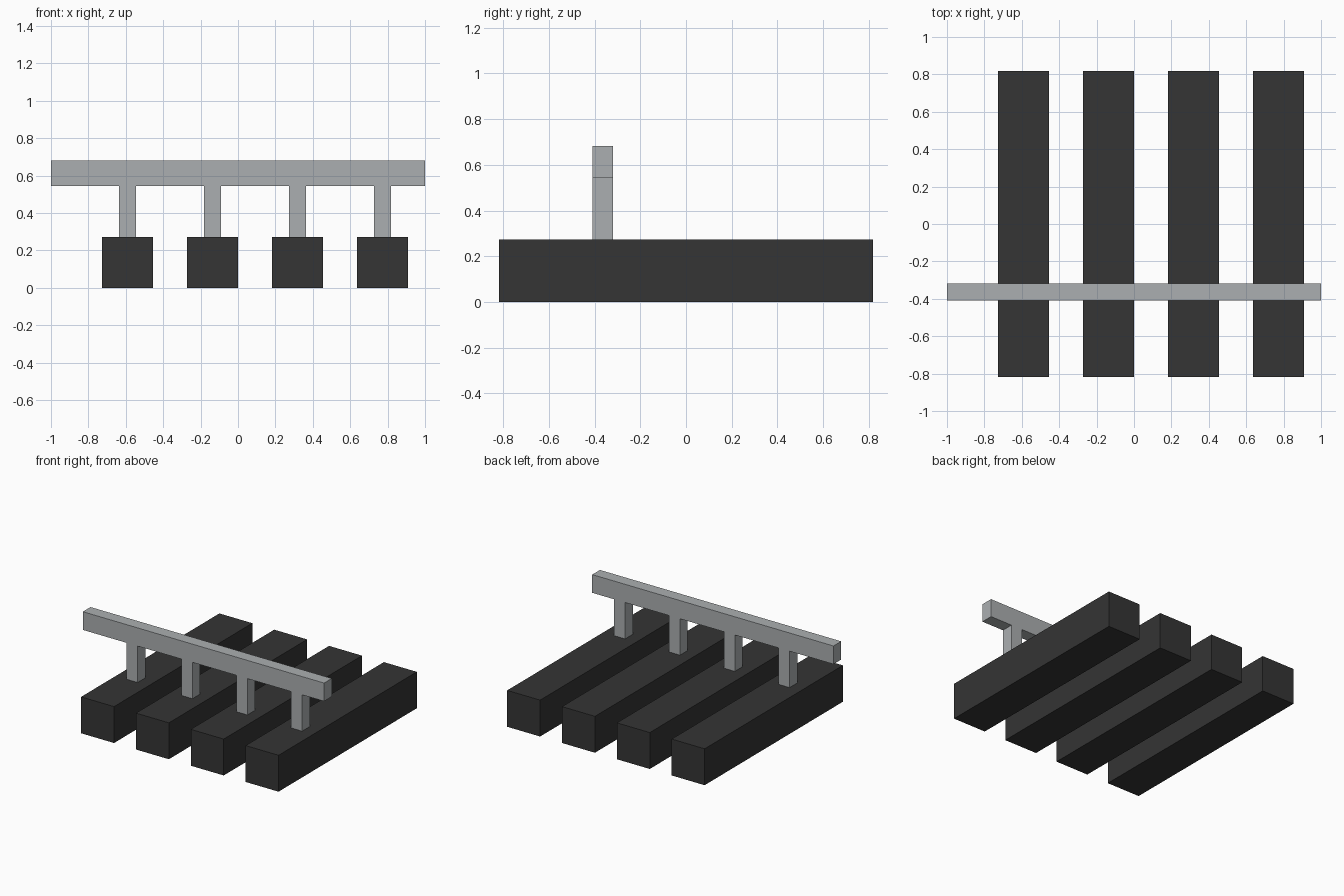
import bpy

if "Cube" in bpy.data.objects:
    bpy.data.objects.remove(bpy.data.objects["Cube"])

U = 1 / 11  # base module: the rail is 22 modules long


def material(name, rgb):
    m = bpy.data.materials.new(name)
    m.diffuse_color = (*rgb, 1)
    m.use_nodes = True
    m.node_tree.nodes["Principled BSDF"].inputs["Base Color"].default_value = m.diffuse_color
    return m


def box(name, lo, hi, mat):
    """Axis-aligned box between two corners given in modules."""
    centre = [(a + b) / 2 * U for a, b in zip(lo, hi)]
    size = [(b - a) * U for a, b in zip(lo, hi)]
    bpy.ops.mesh.primitive_cube_add(size=1, location=centre)
    ob = bpy.context.object
    ob.name = name
    ob.scale = size
    bpy.ops.object.transform_apply(location=False, rotation=False, scale=True)
    ob.data.materials.append(mat)
    return ob


dark = material("charcoal", (0.035, 0.035, 0.035))
grey = material("light grey", (0.41, 0.43, 0.44))

# Four long beams, each with a post carrying the rail
for i in range(4):
    x = -6.5 + 5 * i
    box(f"beam_{i + 1}", (x - 1.5, -9, 0), (x + 1.5, 9, 3), dark)
    box(f"post_{i + 1}", (x - 0.5, -4.5, 3), (x + 0.5, -3.5, 6), grey)

# Cross rail
box("cross_rail", (-11, -4.5, 6), (11, -3.5, 7.5), grey)
